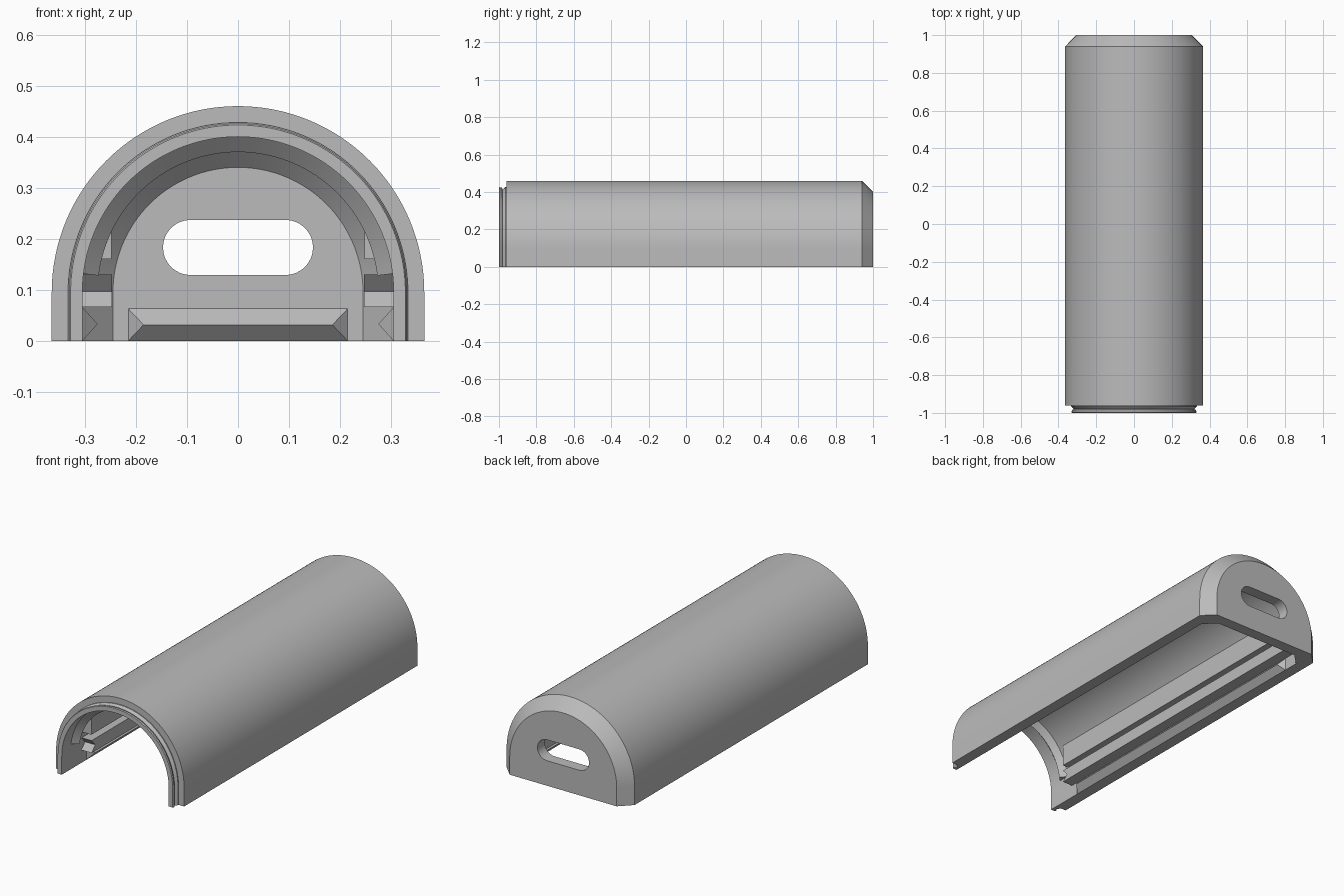
import bpy, bmesh, math
from mathutils import Vector

old = bpy.data.objects.get("Cube")
if old:
    bpy.data.objects.remove(old, do_unlink=True)

GREY = (0.5, 0.5, 0.5, 1)
mat = bpy.data.materials.new("plain grey")
mat.use_nodes = True
mat.diffuse_color = GREY
mat.node_tree.nodes["Principled BSDF"].inputs["Base Color"].default_value = GREY

CENTRE = 0.095    # height of the arch centre
OUTER, INNER, BACK = 0.365, 0.305, 0.245
SEGS = 64


def finish(name, bm, smooth=False):
    bmesh.ops.recalc_face_normals(bm, faces=bm.faces[:])
    mesh = bpy.data.meshes.new(name)
    bm.to_mesh(mesh)
    bm.free()
    mesh.materials.append(mat)
    ob = bpy.data.objects.new(name, mesh)
    bpy.context.collection.objects.link(ob)
    if smooth:
        bpy.ops.object.select_all(action='DESELECT')
        ob.select_set(True)
        bpy.context.view_layer.objects.active = ob
        bpy.ops.object.shade_smooth_by_angle(angle=math.radians(20))
    return ob


def arch(r, start=0.0, legs=True):
    """Arch outline of radius r in the xz plane, optionally with straight legs."""
    pts = []
    for i in range(SEGS + 1):
        a = start + (math.pi - 2 * start) * i / SEGS
        pts.append((r * math.cos(a), CENTRE + r * math.sin(a)))
    return [(r, 0)] + pts + [(-r, 0)] if legs else pts


def sweep(name, loop, start=0.0, legs=True):
    """Carry a closed (y, radius) section around the arch."""
    bm = bmesh.new()
    rows = [[bm.verts.new((x, y, z)) for x, z in arch(r, start, legs)] for y, r in loop]
    for a, b in zip(rows, rows[1:] + rows[:1]):
        for i in range(len(a) - 1):
            bm.faces.new((a[i], a[i + 1], b[i + 1], b[i]))
    for end in (0, -1):
        bm.faces.new([row[end] for row in rows])
    return finish(name, bm, True)


def prism(name, pts, push):
    bm = bmesh.new()
    a = [bm.verts.new(p) for p in pts]
    b = [bm.verts.new(Vector(p) + Vector(push)) for p in pts]
    bm.faces.new(a)
    bm.faces.new(b)
    for i in range(len(a)):
        j = (i + 1) % len(a)
        bm.faces.new((a[i], a[j], b[j], b[i]))
    return finish(name, bm)


def ridge(name, start, end, out, height):
    """Pointed snap ridge with sloped ends, on a wall facing 'out'."""
    start, end, out = Vector(start), Vector(end), Vector(out)
    along = (end - start).normalized() * out.length
    up = Vector((0, 0, height))
    mid = up / 2 + out
    bm = bmesh.new()
    s0, s1, e0, e1, sm, em = [bm.verts.new(p) for p in (
        start, start + up, end, end + up, start + mid + along, end + mid - along)]
    for f in ((s0, e0, em, sm), (s1, sm, em, e1), (s0, sm, s1), (e0, e1, em), (s0, s1, e1, e0)):
        bm.faces.new(f)
    return finish(name, bm)


# Arched shell with a grooved front lip and a chamfered back
sweep("arched_shell", [
    (-1, INNER), (-1, 0.328), (-0.995, 0.331), (-0.985, 0.328), (-0.98, 0.318),
    (-0.965, 0.333), (-0.96, 0.333), (-0.96, OUTER), (0.94, OUTER), (1, INNER),
    (1, BACK), (0.94, BACK), (0.88, INNER)])

# Pointed ring just inside the front opening
sweep("front_inner_ring", [(-0.93, 0.307), (-0.90, 0.275), (-0.87, 0.307)], 0.12, False)

# Back wall with a rounded slot
curve = bpy.data.curves.new("back_wall", 'CURVE')
curve.dimensions = '2D'
curve.fill_mode = 'BOTH'
curve.extrude = 0.03
SLOT_R, SLOT_X, SLOT_Z = 0.054, 0.093, 0.183
slot = []
for i in range(34):
    side = 1 if i < 17 else -1
    a = -math.pi / 2 + math.pi * (i if i < 17 else i - 1) / 16
    slot.append((side * SLOT_X + SLOT_R * math.cos(a), SLOT_Z + SLOT_R * math.sin(a)))
for outline in (arch(BACK), slot):
    sp = curve.splines.new('POLY')
    sp.points.add(len(outline) - 1)
    for p, (x, z) in zip(sp.points, outline):
        p.co = (x, z, 0, 1)
    sp.use_cyclic_u = True
temp = bpy.data.objects.new("wall_curve", curve)
bpy.context.collection.objects.link(temp)
bpy.context.view_layer.update()
bm = bmesh.new()
bm.from_mesh(temp.to_mesh())
temp.to_mesh_clear()
bpy.data.objects.remove(temp, do_unlink=True)
for v in bm.verts:
    x, z, d = v.co
    v.co = (x, 0.97 + d, z)
bmesh.ops.remove_doubles(bm, verts=bm.verts[:], dist=0.0001)
finish("back_wall", bm, True)

# Snap ridge across the back wall
ridge("back_snap_ridge", (-0.215, 0.94, 0), (0.215, 0.94, 0), (0, -0.03, 0), 0.063)

# Matching rails and snap ridges on both side walls
for side, s in (("left", 1), ("right", -1)):
    ridge(side + "_snap_ridge", (s * INNER, -0.8, 0), (s * INNER, 0.8, 0),
          (-s * 0.03, 0, 0), 0.066)
    prism(side + "_lower_rail",
          [(s * 0.247, y, z) for y, z in
           ((-0.84, 0.066), (-0.81, 0.097), (-0.84, 0.13), (0.92, 0.13), (0.92, 0.066))],
          (s * 0.063, 0, 0))
    prism(side + "_upper_rail",
          [(s * x, -0.84, z) for x, z in
           ((0.248, 0.16), (0.31, 0.16), (0.29, 0.25), (0.248, 0.28))],
          (0, 1.76, 0))
